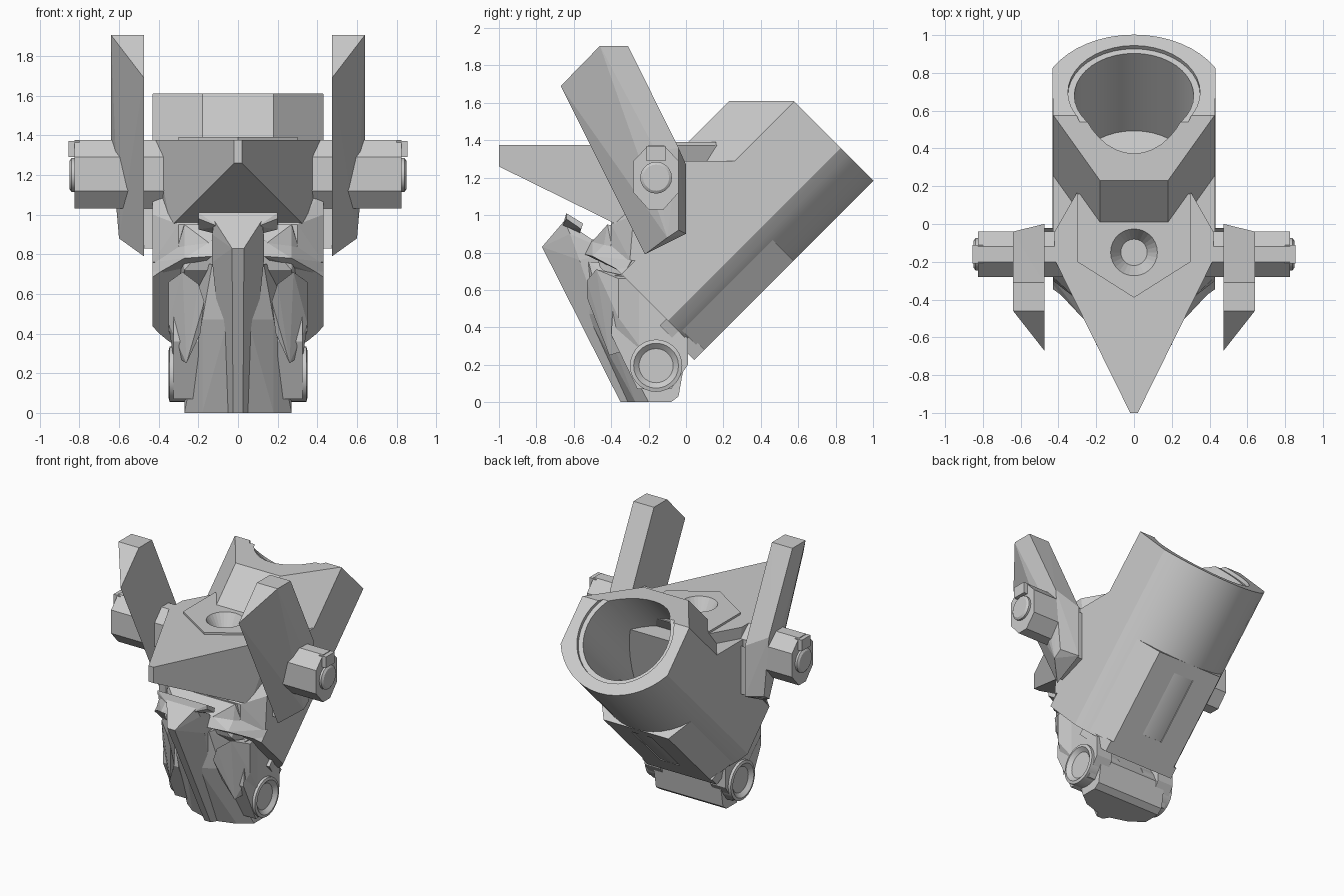
import bpy, bmesh, math
from mathutils import Vector, Matrix

if "Cube" in bpy.data.objects:
    bpy.data.objects.remove(bpy.data.objects["Cube"])


def finish(name, bm, smooth=None):
    bmesh.ops.recalc_face_normals(bm, faces=bm.faces[:])
    me = bpy.data.meshes.new(name)
    bm.to_mesh(me)
    bm.free()
    ob = bpy.data.objects.new(name, me)
    bpy.context.collection.objects.link(ob)
    if smooth:
        select(ob)
        bpy.ops.object.shade_smooth_by_angle(angle=math.radians(smooth))
    return ob


def select(ob):
    bpy.ops.object.select_all(action='DESELECT')
    ob.select_set(True)
    bpy.context.view_layer.objects.active = ob


def hull(name, pts, side=0):
    """Faceted solid round the points; side 0 = symmetric, +1/-1 = one side only."""
    signs = (1, -1) if side == 0 else (side,)
    bm = bmesh.new()
    for s in signs:
        for x, y, z in pts:
            bm.verts.new((s * x, y, z))
    bmesh.ops.remove_doubles(bm, verts=bm.verts[:], dist=1e-5)
    r = bmesh.ops.convex_hull(bm, input=bm.verts[:])
    junk = {g for g in r['geom_interior'] + r['geom_unused'] if isinstance(g, bmesh.types.BMVert)}
    bmesh.ops.delete(bm, geom=list(junk), context='VERTS')
    bmesh.ops.dissolve_limit(bm, angle_limit=0.02, verts=bm.verts[:], edges=bm.edges[:])
    return finish(name, bm)


def slab(name, profile, x0, x1, side=0):
    """(y, z) outline extended across x0..x1."""
    return hull(name, [(x, y, z) for x in (x0, x1) for y, z in profile], side)


def tilt(x, s, w):
    """Point in the 45-degree barrel frame: s along the barrel, w across it."""
    return (x, (s - w) / 2, (s + w) / 2)


def lathe_x(name, profile, y, z, side, n=28):
    """Revolve an (x, radius) profile about an axis parallel to x."""
    bm = bmesh.new()
    rings = [[bm.verts.new((side * x, y + r * math.cos(2 * math.pi * i / n),
                            z + r * math.sin(2 * math.pi * i / n))) for i in range(n)]
             for x, r in profile]
    for a, b in zip(rings, rings[1:]):
        for i in range(n):
            bm.faces.new((a[i], a[(i + 1) % n], b[(i + 1) % n], b[i]))
    bm.faces.new(rings[0])
    bm.faces.new(rings[-1])
    return finish(name, bm, 25)


def round_cutter(p0, p1, r0, r1, n=40):
    p0, p1 = Vector(p0), Vector(p1)
    d = p1 - p0
    bm = bmesh.new()
    rot = d.to_track_quat('Z', 'Y').to_matrix().to_4x4()
    bmesh.ops.create_cone(bm, cap_ends=True, segments=n, radius1=r0, radius2=r1,
                          depth=d.length, matrix=Matrix.Translation((p0 + p1) / 2) @ rot)
    return finish('cutter', bm)


def cut(ob, cutter, keep=False):
    cutter.hide_render = True
    m = ob.modifiers.new('cut', 'BOOLEAN')
    m.operation, m.solver, m.object = 'DIFFERENCE', 'EXACT', cutter
    select(ob)
    bpy.ops.object.modifier_apply(modifier='cut')
    if not keep:
        bpy.data.objects.remove(cutter)


# Tilted neck barrel: chamfered top, rounded underside
R, half = 0.497, math.radians(60)
section = [(-0.43, 1.03), (-0.18, 1.38), (0.18, 1.38), (0.43, 1.03)]
for i in range(17):
    a = half - 2 * half * i / 16
    section.append((R * math.sin(a), 0.18 + R * (1 - math.cos(a)) * math.sqrt(2)))
bm = bmesh.new()
ends = [[bm.verts.new(tilt(x, s, w)) for x, w in section] for s in (0.34, 2.185)]
n = len(section)
for i in range(n):
    bm.faces.new((ends[0][i], ends[0][(i + 1) % n], ends[1][(i + 1) % n], ends[1][i]))
for e in ends:
    bm.faces.new(e)
for co, no in (((0, 0, 1.61), (0, 0, 1)), ((0, -0.4, 0), (0, -1, 0))):
    r = bmesh.ops.bisect_plane(bm, geom=bm.verts[:] + bm.edges[:] + bm.faces[:],
                               plane_co=co, plane_no=no, clear_outer=True)
    bmesh.ops.holes_fill(bm, edges=[e for e in bm.edges if e.is_boundary])
barrel = finish('neck_barrel', bm)
cut(barrel, round_cutter(tilt(0, 0.85, 0.79), tilt(0, 2.7, 0.79), 0.316, 0.316))
cut(barrel, round_cutter(tilt(0, 2.15, 0.79), tilt(0, 2.7, 0.79), 0.35, 0.35))
select(barrel)
bpy.ops.object.shade_smooth_by_angle(angle=math.radians(20))

# Flat panel under the lower half of the barrel, with a slot
panel = hull('underside_panel', [tilt(x, s, w) for s in (0.36, 1.33)
                                 for x, w in ((0.42, 0.53), (0.26, 0.18), (0.26, 0.6))])
cut(panel, hull('slot', [tilt(0.08, s, w) for s in (0.55, 1.2) for w in (0.1, 0.24)]))
hull('barrel_end_plate', [tilt(x, s, w) for s in (0.27, 0.38)
                          for x, w in ((0.35, 0.55), (0.28, 0.18))])

# Head block and pointed visor
hull('head_block', [(0.43, 0.26, 1.29), (0.43, -0.04, 1.29), (0.43, -0.19, 1.12), (0.43, -0.28, 1.0),
                    (0.43, -0.3, 0.76), (0.43, 0.1, 0.7), (0.3, -0.4, 0.95), (0.3, -0.4, 0.76)])
visor = hull('visor', [(0.02, -1, 1.375), (0.42, -0.19, 1.375), (0.42, -0.04, 1.375),
                       (0.3, 0.17, 1.375), (0.02, -1, 1.26), (0.34, -0.35, 0.94),
                       (0.39, -0.2, 1.06), (0.39, -0.04, 1.06), (0.3, -0.1, 0.95)])
crown = hull('crown_plate', [(x, y, z) for z in (1.36, 1.39)
                             for x, y in ((0.3, 0.16), (0.3, -0.2), (0, -0.39))])
recess = round_cutter((0, -0.15, 1.30), (0, -0.15, 1.40), 0.07, 0.13, 28)
cut(visor, recess, keep=True)
cut(crown, recess)

# Brow, nose ridge and snout
hull('brow', [(0.2, -0.64, 1.01), (0.2, -0.55, 0.955), (0.2, -0.64, 0.98), (0.2, -0.56, 0.925),
              (0.1, -0.66, 0.94), (0.1, -0.57, 0.9)])
hull('nose_ridge', [(0.03, -0.77, 0.83), (0.12, -0.65, 0.97), (0.13, -0.62, 0.9), (0.13, -0.57, 0.76),
                    (0.05, -0.5, 0.4), (0.025, -0.35, 0), (0.05, -0.31, 0), (0.12, -0.4, 0.8),
                    (0.05, -0.2, 0)])
hull('snout', [(0.05, -0.53, 0.47), (0.18, -0.45, 0.47), (0.13, -0.52, 0.75), (0.05, -0.31, 0),
               (0.18, -0.27, 0), (0.27, -0.2, 0), (0.27, -0.08, 0), (0.27, -0.04, 0.03),
               (0.27, -0.01, 0.2), (0.27, -0.2, 0.5), (0.2, -0.3, 0.75)])
hull('face_core', [(0.27, -0.42, 0.95), (0.3, -0.4, 0.85), (0.27, -0.46, 0.72), (0.15, -0.5, 0.86),
                   (0.3, -0.2, 0.9), (0.3, -0.2, 0.5)])

for side, tag in ((1, 'right'), (-1, 'left')):
    # Cheek and jaw
    hull('cheek_rim_' + tag, [(0.13, -0.5, 0.87), (0.27, -0.42, 0.86), (0.43, -0.29, 0.76),
                              (0.43, -0.33, 0.69), (0.27, -0.5, 0.78), (0.13, -0.54, 0.79),
                              (0.25, -0.25, 0.7)], side)
    hull('cheek_guard_' + tag, [(0.17, -0.53, 0.56), (0.2, -0.53, 0.65), (0.28, -0.48, 0.71),
                                (0.35, -0.36, 0.66), (0.35, -0.36, 0.45), (0.26, -0.41, 0.25),
                                (0.19, -0.46, 0.4), (0.33, -0.25, 0.3), (0.33, -0.25, 0.66)], side)
    slab('jaw_plate_' + tag, [(-0.38, 0.68), (-0.28, 0.68), (0.01, 0.34), (0.01, 0.2), (-0.08, 0.07),
                              (-0.26, 0.07), (-0.4, 0.36)], 0.2, 0.325, side)
    lathe_x('jaw_pivot_' + tag, [(0.1, 0.14), (0.345, 0.14), (0.35, 0.12), (0.315, 0.08),
                                 (0.315, 0.02)], -0.16, 0.195, side)

    # Ear blade with bevelled front
    hull('ear_' + tag, [(0.64, -0.46, 1.905), (0.64, -0.31, 1.905), (0.64, -0.04, 1.36),
                        (0.64, -0.16, 1.34), (0.60, -0.04, 0.92), (0.60, -0.1, 0.88),
                        (0.475, -0.67, 1.69), (0.475, -0.46, 1.905), (0.475, -0.31, 1.905),
                        (0.475, 0, 1.27), (0.475, 0, 0.9), (0.475, -0.22, 0.79)], side)
    slab('ear_mount_' + tag, [(-0.22, 0.83), (-0.02, 0.9), (-0.02, 1.25), (-0.2, 1.03)],
         0.4, 0.48, side)

    # Ear hub, bolt and key
    slab('ear_hub_' + tag, [(-0.2, 1.375), (-0.12, 1.375), (-0.04, 1.29), (-0.04, 1.12), (-0.12, 1.03),
                            (-0.2, 1.03), (-0.28, 1.12), (-0.28, 1.29)], 0.3, 0.825, side)
    lathe_x('ear_bolt_' + tag, [(0.8, 0.085), (0.84, 0.085), (0.85, 0.07), (0.85, 0.01)],
            -0.16, 1.2, side, 20)
    slab('ear_key_' + tag, [(-0.21, 1.37), (-0.11, 1.37), (-0.11, 1.29), (-0.21, 1.29)],
         0.8, 0.855, side)
